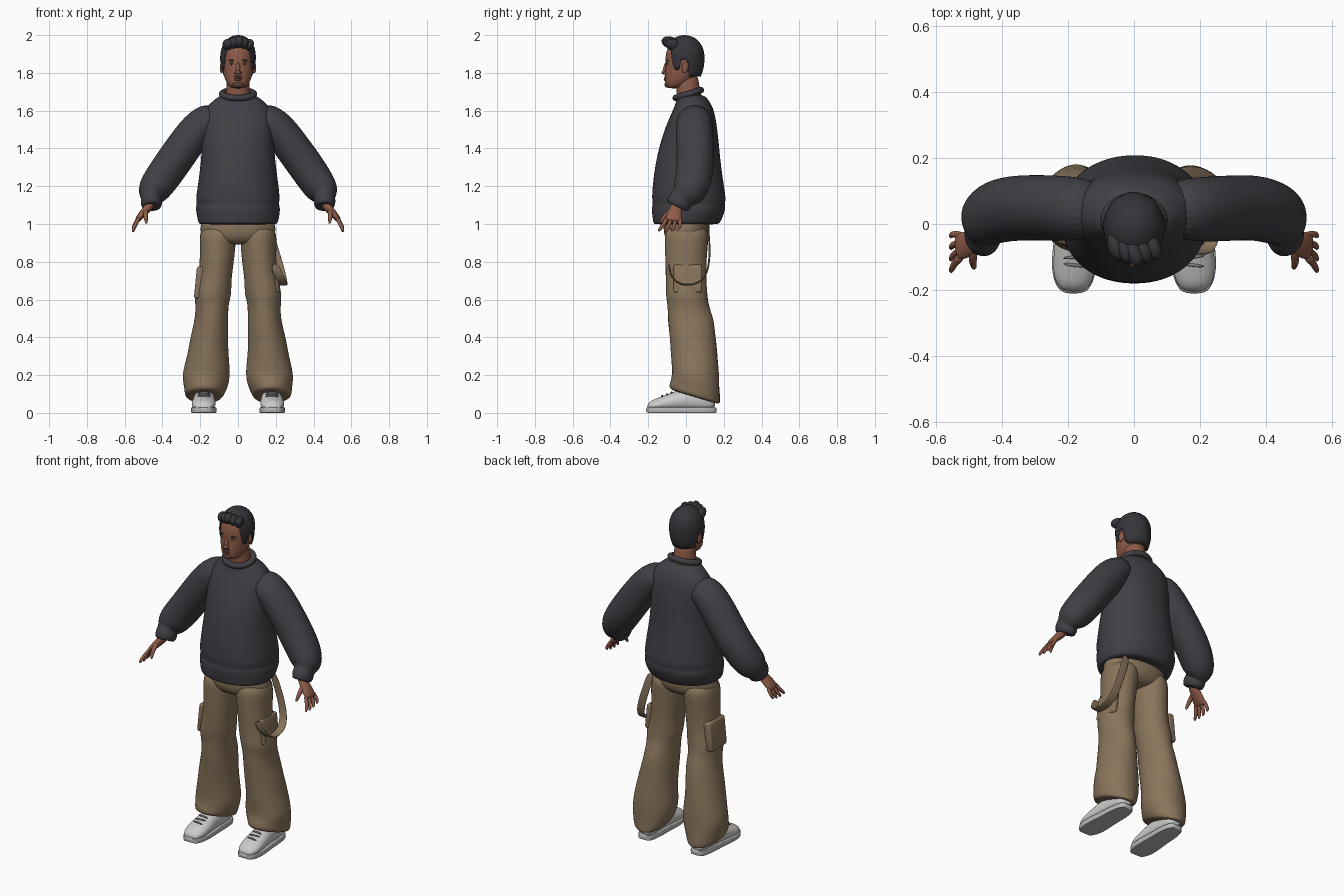
import bpy, bmesh, math
from mathutils import Vector, Matrix, Euler
from mathutils.bvhtree import BVHTree

default_cube = bpy.data.objects.get("Cube")
if default_cube:
    bpy.data.objects.remove(default_cube)

X, Y, Z = Vector((1, 0, 0)), Vector((0, 1, 0)), Vector((0, 0, 1))


def material(name, *rgb):
    mat = bpy.data.materials.new(name)
    mat.use_nodes = True
    mat.diffuse_color = (*rgb, 1)
    mat.node_tree.nodes["Principled BSDF"].inputs["Base Color"].default_value = (*rgb, 1)
    return mat


charcoal = material("charcoal knit", .05, .05, .06)
black_hair = material("black hair", .035, .035, .042)
skin = material("brown skin", .27, .105, .065)
khaki = material("khaki cotton", .25, .175, .105)
white_leather = material("pale grey leather", .6, .6, .59)
sole_rubber = material("grey rubber", .48, .48, .47)
lace_grey = material("lace grey", .2, .2, .2)
lip_tone = material("lip brown", .2, .07, .05)
stubble_tone = material("dark stubble", .1, .06, .045)
eye_white = material("eye white", .42, .36, .33)


def finish(name, mat, bm, level=0):
    """Turn a bmesh into a smooth shaded object."""
    bmesh.ops.recalc_face_normals(bm, faces=bm.faces[:])
    mesh = bpy.data.meshes.new(name)
    bm.to_mesh(mesh)
    bm.free()
    mesh.materials.append(mat)
    for face in mesh.polygons:
        face.use_smooth = True
    obj = bpy.data.objects.new(name, mesh)
    bpy.context.scene.collection.objects.link(obj)
    if level:
        sub = obj.modifiers.new("smooth", 'SUBSURF')
        sub.levels = sub.render_levels = level
    return obj


def skin_rings(bm, rings, cap=True):
    """Bridge a list of equal point rings with quads."""
    loops = [[bm.verts.new(p) for p in ring] for ring in rings]
    for low, high in zip(loops, loops[1:]):
        for i in range(len(low)):
            bm.faces.new((low[i - 1], low[i], high[i], high[i - 1]))
    if cap:
        bm.faces.new(loops[0])
        bm.faces.new(loops[-1])


def loft(name, mat, rings, axis=None, ref=Y, n=24, power=1, fold=0,
         lo=-9, hi=9, side=1, level=2):
    """Rings are (x, y, z, radius across, radius along ref, hem slope)."""
    centres = [Vector((r[0] * side, r[1], r[2])) for r in rings]
    points = []
    for k, (c, ring) in enumerate(zip(centres, rings)):
        along = axis or (centres[min(k + 1, len(rings) - 1)] - centres[max(k - 1, 0)]).normalized()
        u = (ref - along * ref.dot(along)).normalized()
        v = along.cross(u)
        slope = ring[5] if len(ring) > 5 else 0
        loop = []
        for i in range(n):
            a = math.tau * i / n
            ca, sa = (math.copysign(abs(f) ** power, f) for f in (math.cos(a), math.sin(a)))
            swell = 1 + fold * math.sin(3 * a + 40 * c.z + side)
            p = c + (v * ca * ring[3] + u * sa * ring[4]) * swell
            p.z = min(max(p.z - slope * (p.y - c.y), lo), hi)
            loop.append(p)
        points.append(loop)
    bm = bmesh.new()
    skin_rings(bm, points)
    return finish(name, mat, bm, level)


def blob(name, mat, loc, size, rot=(0, 0, 0)):
    bm = bmesh.new()
    bmesh.ops.create_uvsphere(bm, u_segments=20, v_segments=12, radius=1)
    bm.transform(Matrix.LocRotScale(Vector(loc), Euler(rot), Vector(size)))
    return finish(name, mat, bm)


def padded_box(name, mat, loc, size, rot):
    bm = bmesh.new()
    bmesh.ops.create_cube(bm, size=1)
    bm.transform(Matrix.LocRotScale(Vector(loc), Euler(rot), Vector(size)))
    bmesh.ops.bevel(bm, geom=bm.edges[:], offset=.012, segments=3, affect='EDGES', profile=.5)
    return finish(name, mat, bm)


# Sweater body with ribbed hem
loft("sweater_body", charcoal, [
    (0, 0, .998, .19, .155), (0, 0, 1, .21, .175), (0, .008, 1.03, .217, .185),
    (0, .015, 1.085, .226, .198), (0, .015, 1.105, .217, .19), (0, .015, 1.13, .224, .197),
    (0, .012, 1.2, .215, .19), (0, .01, 1.33, .197, .172), (0, .02, 1.45, .19, .152),
    (0, .033, 1.55, .195, .127), (0, .04, 1.61, .178, .106), (0, .036, 1.655, .13, .086),
    (0, .02, 1.69, .085, .07)], axis=Z, n=32, power=.93, fold=.006)
bpy.ops.mesh.primitive_torus_add(major_radius=.077, minor_radius=.017, major_segments=40,
                                 location=(0, .012, 1.688), rotation=(.3, 0, 0))
collar = bpy.context.object
collar.name = "sweater_collar"
collar.scale = (1.08, .92, 1)
collar.data.materials.append(charcoal)
bpy.ops.object.shade_smooth()

# Hips
loft("trouser_seat", khaki, [
    (0, .005, 1.05, .18, .115), (0, .003, .99, .202, .125), (0, .003, .94, .2, .12),
    (0, 0, .91, .17, .1), (0, 0, .89, .11, .07)], axis=Z)

for side, label in ((1, "left_"), (-1, "right_")):
    # Sleeve, ballooning above a tight cuff
    loft(label + "sleeve", charcoal, [
        (.1, .045, 1.58, .075, .085), (.19, .045, 1.54, .094, .1), (.295, .05, 1.395, .096, .1),
        (.37, .05, 1.29, .096, .1), (.43, .033, 1.205, .092, .097), (.458, .005, 1.16, .08, .088),
        (.458, -.02, 1.14, .052, .062), (.458, -.03, 1.125, .06, .07),
        (.457, -.045, 1.092, .053, .062), (.457, -.046, 1.09, .04, .048)], fold=.02, side=side)

    # Hand
    loft(label + "palm", skin, [
        (.452, -.04, 1.13, .028, .032), (.475, -.052, 1.085, .023, .03),
        (.505, -.062, 1.055, .02, .04), (.53, -.068, 1.025, .016, .042),
        (.536, -.07, 1.014, .01, .036)], side=side)
    for i, finger in enumerate(("index", "middle", "ring", "little")):
        y = -.102 + .023 * i
        spread = (i - 1.5) * .012
        reach = (.95, 1, .95, .8)[i]
        loft(label + finger + "_finger", skin, [
            (.522, y, 1.035, .011, .012), (.542, y - .006 + spread * .4, 1.033 - .035 * reach, .011, .011),
            (.553, y - .016 + spread, 1.033 - .058 * reach, .01, .01),
            (.556, y - .026 + spread, 1.033 - .076 * reach, .006, .006)], n=10, side=side)
    loft(label + "thumb", skin, [
        (.485, -.07, 1.078, .014, .014), (.49, -.1, 1.055, .014, .014),
        (.488, -.124, 1.028, .011, .011), (.484, -.136, 1.0, .006, .007)], ref=X, n=10, side=side)

    # Baggy trouser leg, hem lifted over the shoe
    loft(label + "trouser_leg", khaki, [
        (.104, .004, 1, .096, .12), (.108, .002, .9, .097, .114), (.112, 0, .8, .09, .11),
        (.124, 0, .7, .09, .107), (.135, .004, .625, .1, .111), (.138, .01, .575, .087, .108),
        (.139, .025, .5, .088, .122), (.152, .035, .4, .1, .122), (.161, .045, .3, .11, .124),
        (.168, .052, .2, .13, .124, .05), (.171, .048, .14, .117, .13, .18),
        (.177, .046, .1, .106, .136, .3), (.178, .046, .086, .096, .128, .3),
        (.178, .046, .084, .07, .1, .3)], axis=Z, fold=.022, side=side)

    # Shoe
    loft(label + "shoe_upper", white_leather, [
        (.175, .155, .06, .03, .025), (.175, .14, .065, .06, .045), (.176, .08, .07, .07, .055),
        (.178, 0, .07, .062, .056), (.18, -.07, .058, .052, .062), (.182, -.14, .045, .038, .066),
        (.183, -.185, .035, .032, .052), (.183, -.205, .03, .014, .03)],
        axis=Y, ref=X, lo=.015, side=side)
    loft(label + "shoe_sole", sole_rubber, [
        (.175, .163, .015, .05, .022), (.175, .15, .015, .05, .046), (.176, .08, .015, .05, .06),
        (.178, 0, .015, .05, .06), (.18, -.07, .015, .05, .067), (.182, -.14, .015, .05, .07),
        (.183, -.19, .015, .05, .054), (.183, -.212, .015, .05, .03)],
        axis=Y, ref=X, lo=0, hi=.03, side=side, power=.8)
    for i in range(4):
        blob(f"{label}lace_{i + 1}", lace_grey, (side * .18, -.05 - .025 * i, .117 - .0095 * i),
             (.034, .005, .006), (.3, 0, .12 * (-1) ** i))

# Cargo pockets and hanging strap
padded_box("right_cargo_pocket", khaki, (-.203, .01, .69), (.045, .15, .17), (0, .1, 0))
padded_box("left_cargo_pocket", khaki, (.196, .01, .71), (.035, .15, .15), (0, -.1, 0))
loft("hanging_strap", khaki, [
    (.15, .115, 1.0, .005, .024), (.18, .125, .9, .005, .024), (.212, .125, .8, .005, .024),
    (.232, .105, .72, .005, .025), (.238, .06, .684, .005, .025), (.238, 0, .675, .005, .025),
    (.235, -.05, .69, .005, .025), (.215, -.085, .73, .005, .024),
    (.19, -.09, .79, .005, .022)], ref=X, n=12, power=.6)

# Neck and head
loft("neck", skin, [(0, .03, 1.62, .075, .07), (0, .014, 1.69, .065, .064),
                    (0, .008, 1.74, .06, .062), (0, 0, 1.8, .06, .062)], axis=Z)
head = loft("head", skin, [
    (0, -.062, 1.718, .028, .03), (0, -.057, 1.725, .042, .047), (0, -.046, 1.745, .06, .066),
    (0, -.03, 1.775, .073, .082), (0, -.02, 1.805, .08, .09), (0, -.015, 1.845, .084, .094),
    (0, -.014, 1.88, .084, .096), (0, -.012, 1.92, .079, .092), (0, -.012, 1.95, .06, .075),
    (0, -.01, 1.975, .03, .04)], axis=Z, power=.95)
face_tree = BVHTree.FromObject(head, bpy.context.evaluated_depsgraph_get())


def on_face(x, z, inset=0):
    hit = face_tree.ray_cast(Vector((x, -1, z)), Y)[0]
    return (x, (hit.y if hit else -.1) + inset, z)


# Face features
blob("nose_bridge", skin, on_face(0, 1.825), (.011, .012, .032), (-.2, 0, 0))
blob("nose_tip", skin, on_face(0, 1.803, -.006), (.014, .015, .011))
blob("upper_lip", lip_tone, on_face(0, 1.772, .001), (.022, .007, .005))
blob("lower_lip", lip_tone, on_face(0, 1.764, .001), (.019, .008, .006))
blob("moustache", stubble_tone, on_face(0, 1.783, .001), (.024, .004, .004))
blob("chin_beard", stubble_tone, on_face(0, 1.738, .006), (.028, .012, .015))
for side, label in ((1, "left_"), (-1, "right_")):
    blob(label + "nostril", skin, on_face(side * .012, 1.8), (.008, .01, .007))
    blob(label + "eye", eye_white, on_face(side * .034, 1.847, .003), (.012, .006, .005), (0, 0, side * .3))
    blob(label + "iris", black_hair, on_face(side * .033, 1.847, .001), (.005, .005, .005))
    blob(label + "eyelid", skin, on_face(side * .034, 1.854, .003), (.015, .008, .004), (0, 0, side * .3))
    blob(label + "eyebrow", black_hair, on_face(side * .036, 1.866, .002), (.019, .006, .004), (0, side * .1, side * .35))
    blob(label + "ear", skin, (side * .086, -.004, 1.828), (.009, .018, .03), (-.15, 0, side * .3))


# Hair cap with a shaped hairline
def step(a, b, t):
    t = min(max((t - a) / (b - a), 0), 1)
    return t * t * (3 - 2 * t)


def hairline(s):
    front = .125 * step(-.5, -.8, s)
    over_ear = .055 * step(-.32, -.18, s) * step(.32, .18, s)
    return 1.78 + .035 * step(.35, .1, s) + front + over_ear


def hair_point(angle, t):
    s = math.sin(angle)
    low = hairline(s)
    z = low + (2 - low) * math.sin(max(t, 0) * math.pi / 2)
    d = abs(z - 1.88) / (.12 if z > 1.88 else .165)
    r = math.sqrt(max(0, 1 - d ** 2.3))
    r *= 1 + .012 * math.sin(9 * angle + 30 * z) * (1 - t)
    if t < 0:
        r *= .85
    return (.094 * r * math.cos(angle), -.008 + .105 * r * s, z)


bm = bmesh.new()
skin_rings(bm, [[hair_point(math.tau * i / 64, k / 14) for i in range(64)] for k in range(-1, 15)], cap=False)
bmesh.ops.remove_doubles(bm, verts=bm.verts[:], dist=.0005)
finish("hair_cap", black_hair, bm)

# Swept front tufts
for i in range(5):
    x = (i - 2) * .027
    blob(f"hair_tuft_{i + 1}", black_hair, (x, -.086 + abs(x) * .35, 1.962 - abs(x) * .25),
         (.026, .046, .031), (-.25, .15 * (i - 2), .35))
